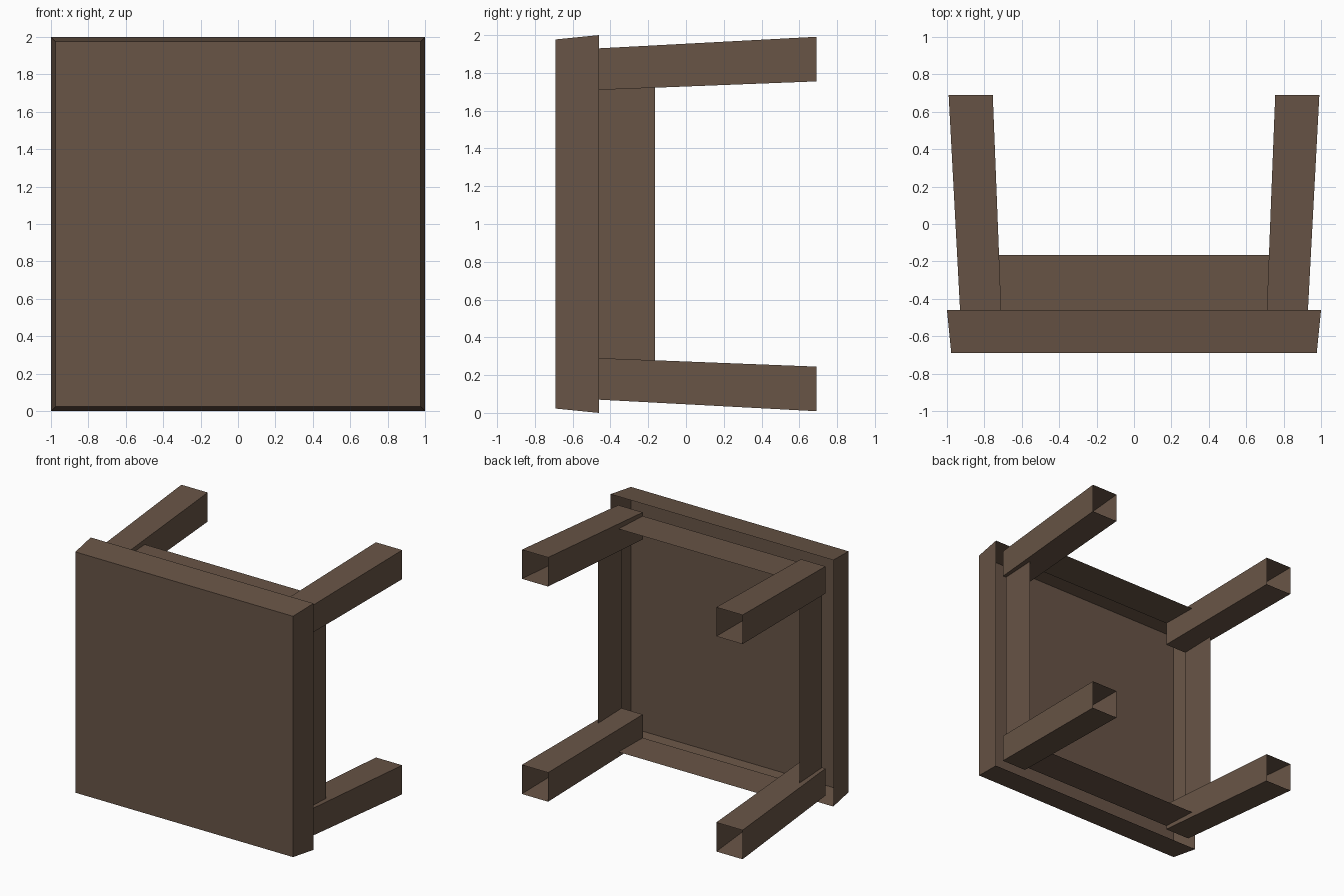
import bpy

if "Cube" in bpy.data.objects:
    bpy.data.objects.remove(bpy.data.objects["Cube"])

wood = bpy.data.materials.new("brown wood")
wood.diffuse_color = (0.138, 0.089, 0.061, 1)
wood.use_nodes = True
wood.node_tree.nodes["Principled BSDF"].inputs["Base Color"].default_value = wood.diffuse_color


def mesh_object(name, verts, faces):
    mesh = bpy.data.meshes.new(name)
    mesh.from_pydata(verts, [], faces)
    mesh.materials.append(wood)
    obj = bpy.data.objects.new(name, mesh)
    bpy.context.collection.objects.link(obj)
    return obj


def tapered_tube(name, y0, c0, r0, y1, c1, r1, cap):
    """Square tube along y from y0 to y1; c = (x, z) centre, r = half width."""
    verts = []
    for y, c, r in ((y0, c0, r0), (y1, c1, r1)):
        verts += [(c[0] + sx * r, y, c[1] + sz * r)
                  for sx, sz in ((-1, -1), (1, -1), (1, 1), (-1, 1))]
    faces = [(i, (i + 1) % 4, (i + 1) % 4 + 4, i + 4) for i in range(4)]
    faces = [f[::-1] for f in faces]
    if cap:
        faces.append((0, 1, 2, 3))
    return mesh_object(name, verts, faces)


# Table top lying on its side: hollow tray, open at the back
tapered_tube("table_top", -0.69, (0, 1), 0.977, -0.46, (0, 1), 1.0, True)

# Four splayed, open-ended legs
for sx, side in ((-1, "left"), (1, "right")):
    for sz, level in ((-1, "lower"), (1, "upper")):
        tapered_tube(f"{level}_{side}_leg",
                     -0.46, (sx * 0.82, 1 + sz * 0.82), 0.11,
                     0.69, (sx * 0.873, 1 + sz * 0.873), 0.118, False)

# Thin apron panels between the legs
a, b, w0, w1 = 0.90, 0.905, 0.71, 0.722
for name, ux, uz in (("right_apron", 1, 0), ("left_apron", -1, 0),
                     ("upper_apron", 0, 1), ("lower_apron", 0, -1)):
    verts = [(ux * d + uz * t, y, 1 + uz * d - ux * t)
             for d, t, y in ((a, -w0, -0.46), (a, w0, -0.46),
                             (b, w1, -0.165), (b, -w1, -0.165))]
    mesh_object(name, verts, [(3, 2, 1, 0)])
